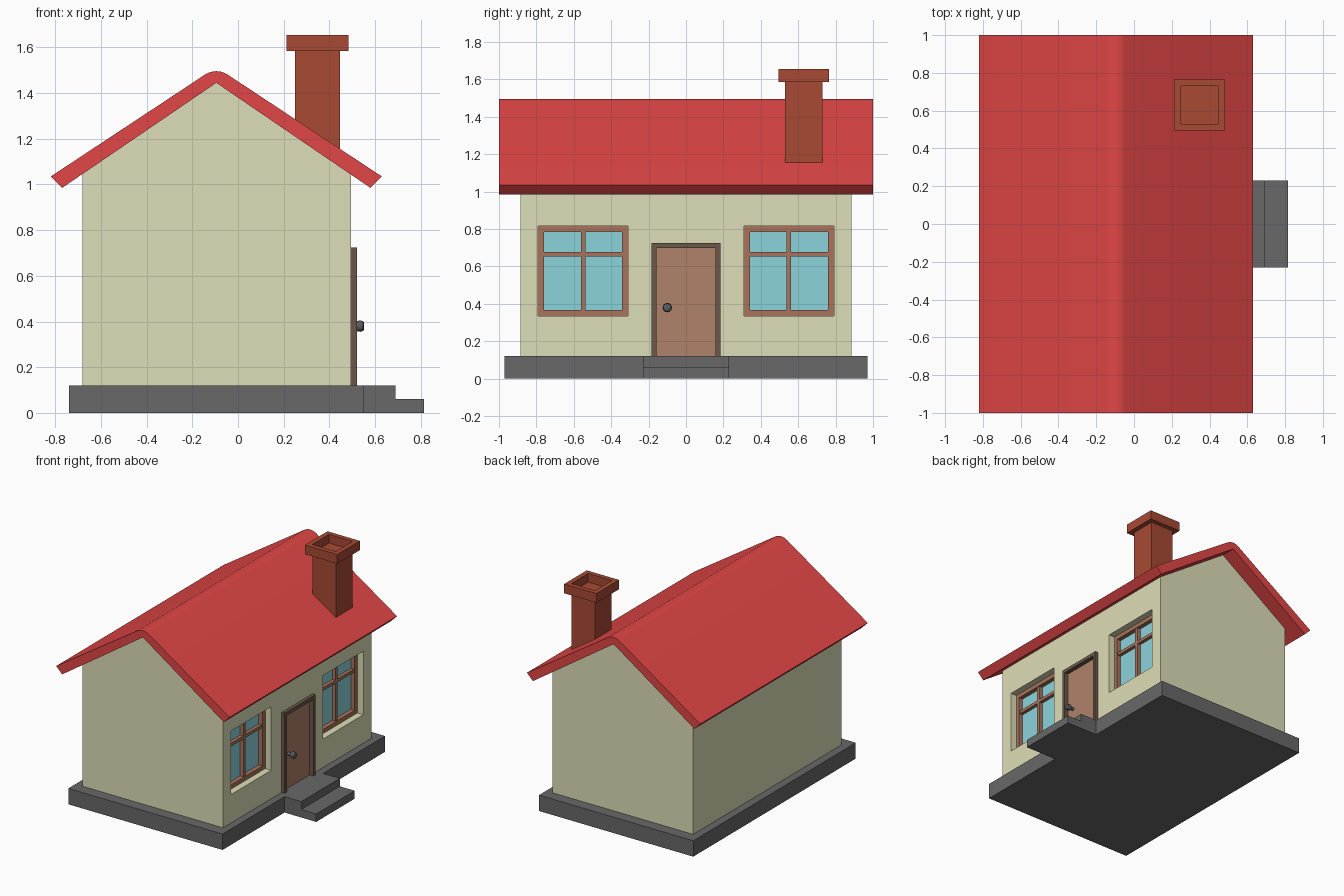
import bpy, bmesh, math

if "Cube" in bpy.data.objects:
    bpy.data.objects.remove(bpy.data.objects["Cube"])


def material(name, r, g, b):
    m = bpy.data.materials.new(name)
    lin = [(c / 255 / 12.92 if c < 11 else ((c / 255 + 0.055) / 1.055) ** 2.4) for c in (r, g, b)]
    m.diffuse_color = (*lin, 1)
    m.use_nodes = True
    m.node_tree.nodes["Principled BSDF"].inputs["Base Color"].default_value = m.diffuse_color
    return m


CREAM = material("cream", 222, 222, 184)
RED = material("red", 226, 70, 70)
BRICK = material("brick", 168, 74, 52)
STONE = material("stone", 104, 104, 104)
WOOD = material("wood", 168, 116, 92)
DOOR = material("door_wood", 176, 130, 106)
DARK = material("dark_wood", 108, 88, 72)
GLASS = material("glass", 140, 212, 220)
METAL = material("metal", 92, 92, 96)


def finish(bm, name, mat):
    bmesh.ops.recalc_face_normals(bm, faces=bm.faces)
    me = bpy.data.meshes.new(name)
    bm.to_mesh(me)
    bm.free()
    ob = bpy.data.objects.new(name, me)
    bpy.context.collection.objects.link(ob)
    if mat:
        me.materials.append(mat)
    return ob


def boxes(name, mat, *ranges):
    """One object made of boxes given as (x0, x1, y0, y1, z0, z1)."""
    bm = bmesh.new()
    for x0, x1, y0, y1, z0, z1 in ranges:
        for v in bmesh.ops.create_cube(bm, size=1)["verts"]:
            v.co = (x1 if v.co.x > 0 else x0, y1 if v.co.y > 0 else y0, z1 if v.co.z > 0 else z0)
    return finish(bm, name, mat)


def extrude(name, mat, profile, axis, a, b):
    """Extrude a 2D profile (x,z along y, or x,y along z is unused) from a to b."""
    bm = bmesh.new()
    place = {"y": lambda p: (p[0], a, p[1])}[axis]
    face = bm.faces.new([bm.verts.new(place(p)) for p in profile])
    new = bmesh.ops.extrude_face_region(bm, geom=[face])["geom"]
    bmesh.ops.translate(bm, vec=(0, b - a, 0), verts=[v for v in new if isinstance(v, bmesh.types.BMVert)])
    return finish(bm, name, mat)


def cut(ob, *ranges):
    for r in ranges:
        cutter = boxes("cutter", None, r)
        cutter.hide_render = True
        mod = ob.modifiers.new("opening", "BOOLEAN")
        mod.object, mod.operation, mod.solver = cutter, "DIFFERENCE", "EXACT"
        bpy.context.view_layer.objects.active = ob
        bpy.ops.object.modifier_apply(modifier=mod.name)
        bpy.data.objects.remove(cutter)


def smooth(ob, angle):
    bpy.ops.object.select_all(action="DESELECT")
    ob.select_set(True)
    bpy.context.view_layer.objects.active = ob
    bpy.ops.object.shade_smooth_by_angle(angle=math.radians(angle))


RIDGE = -0.095   # x of the ridge
WALL = 0.495     # x of the door wall

# Foundation with two entrance steps, one continuous stepped outline
boxes("foundation", STONE, (-0.74, 0.55, -0.97, 0.97, 0, 0.12))
extrude("entrance_steps", STONE, [(0.55, 0), (0.815, 0), (0.815, 0.06), (0.69, 0.06), (0.69, 0.12), (0.55, 0.12)],
        "y", -0.23, 0.23)

# Gabled walls with openings for windows and door
walls = extrude("walls", CREAM, [(-0.68, 0.12), (WALL, 0.12), (WALL, 1.06), (RIDGE, 1.46), (-0.68, 1.06)],
                "y", -0.885, 0.885)
cut(walls, *[(0.40, 0.6, y - 0.24, y + 0.24, 0.335, 0.815) for y in (-0.55, 0.55)],
    (0.46, 0.6, -0.17, 0.17, 0.1, 0.71))

# Roof slab with rounded ridge
r, pitch = 0.09, math.atan(0.662)
arc = [(RIDGE + r * math.sin(pitch * k / 4), 1.406 + r * math.cos(pitch * k / 4)) for k in range(4, -5, -1)]
roof = extrude("roof", RED, [(RIDGE, 1.445), (0.58, 0.985), (0.63, 1.035), *arc, (-0.82, 1.035), (-0.77, 0.985)],
               "y", -1, 1)
smooth(roof, 20)

# Chimney: shaft and open collar
boxes("chimney_shaft", BRICK, (0.25, 0.447, 0.53, 0.73, 1.08, 1.59))
collar = boxes("chimney_collar", BRICK, (0.213, 0.483, 0.495, 0.765, 1.585, 1.655))
cut(collar, (0.25, 0.447, 0.53, 0.73, 1.5, 1.7))

# Windows: recessed frame with a mullion, a transom and glass
for side, y in (("left", -0.55), ("right", 0.55)):
    y0, y1, z0, z1, w = y - 0.24, y + 0.24, 0.335, 0.815, 0.032
    f = (0.40, 0.445)
    boxes(side + "_window_frame", WOOD,
          (*f, y0, y0 + w, z0, z1), (*f, y1 - w, y1, z0, z1),
          (*f, y0 + w, y1 - w, z0, z0 + w), (*f, y0 + w, y1 - w, z1 - w, z1),
          (0.40, 0.44, y - 0.012, y + 0.012, z0 + w, z1 - w),
          (0.40, 0.438, y0 + w, y1 - w, 0.652, 0.676))
    boxes(side + "_window_glass", GLASS, (0.40, 0.412, y0 + 0.01, y1 - 0.01, z0 + 0.01, z1 - 0.01))

# Door with surround
boxes("door_frame", DARK, *[(0.46, 0.52, *s, 0.12, 0.725) for s in ((-0.185, -0.158), (0.158, 0.185))],
      (0.46, 0.52, -0.158, 0.158, 0.698, 0.725))
boxes("door", DOOR, (0.455, 0.488, -0.158, 0.158, 0.12, 0.698))

# Door knob: lathed stem and flared head
bm = bmesh.new()
n, rings = 16, [(0.48, 0.012), (0.517, 0.012), (0.521, 0.022), (0.535, 0.025), (0.548, 0.021), (0.552, 0.015)]
loops = [[bm.verts.new((x, -0.10 + q * math.cos(2 * math.pi * i / n), 0.38 + q * math.sin(2 * math.pi * i / n)))
          for i in range(n)] for x, q in rings]
for a, b in zip(loops, loops[1:]):
    for i in range(n):
        bm.faces.new((a[i], a[(i + 1) % n], b[(i + 1) % n], b[i]))
bm.faces.new(loops[0])
bm.faces.new(loops[-1])
smooth(finish(bm, "door_knob", METAL), 35)
